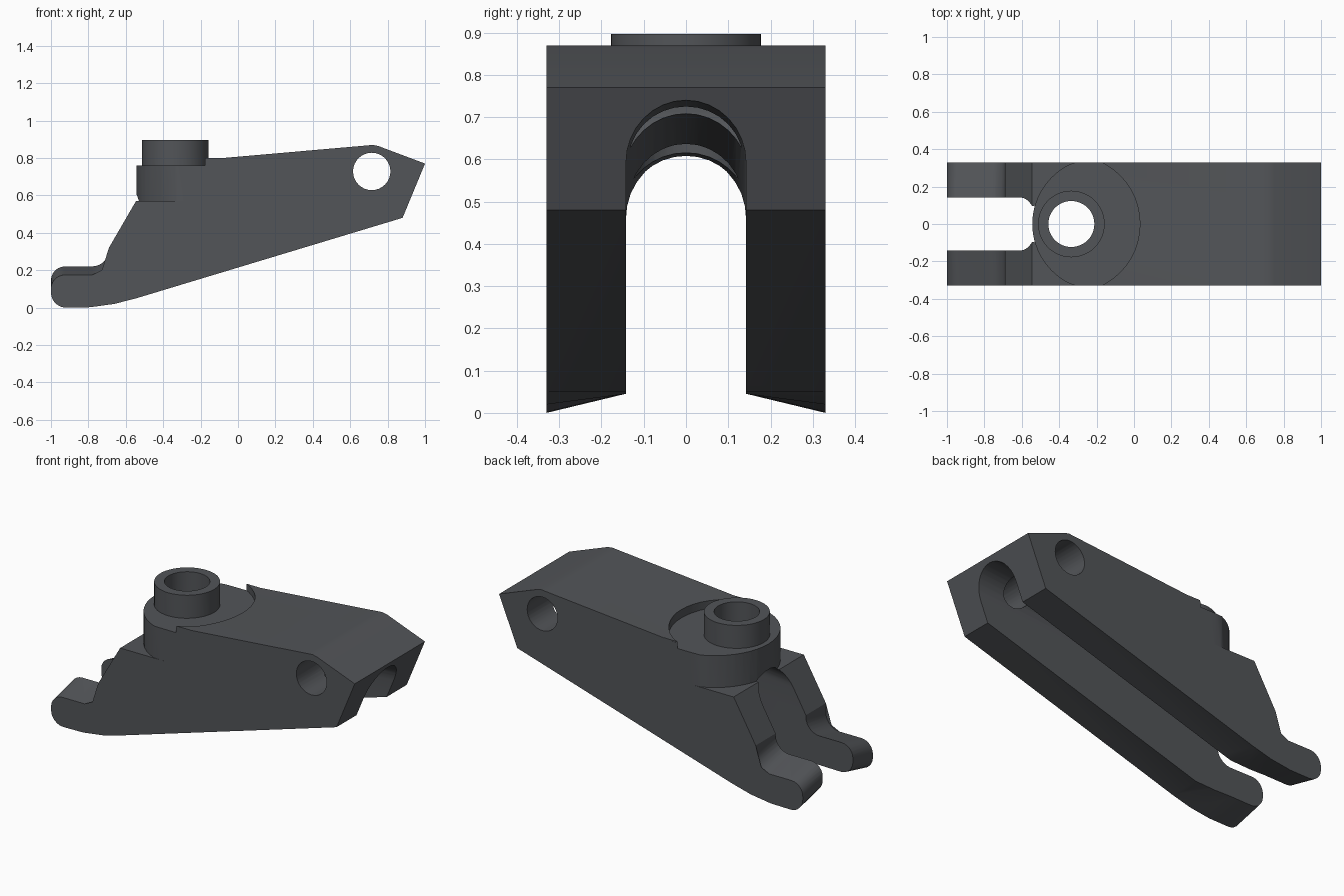
import bpy, bmesh, math

if "Cube" in bpy.data.objects:
    bpy.data.objects.remove(bpy.data.objects["Cube"])

mat = bpy.data.materials.new("dark grey")
mat.diffuse_color = (0.085, 0.09, 0.098, 1)
mat.use_nodes = True
mat.node_tree.nodes["Principled BSDF"].inputs["Base Color"].default_value = mat.diffuse_color


def loft(name, sections):
    """Closed solid through matching rings of points."""
    bm = bmesh.new()
    rings = [[bm.verts.new(p) for p in s] for s in sections]
    n = len(rings[0])
    for a, b in zip(rings, rings[1:]):
        for i in range(n):
            j = (i + 1) % n
            bm.faces.new((a[i], a[j], b[j], b[i]))
    bm.faces.new(rings[0])
    bm.faces.new(rings[-1])
    bmesh.ops.triangulate(bm, faces=bm.faces[:])
    bmesh.ops.recalc_face_normals(bm, faces=bm.faces[:])
    me = bpy.data.meshes.new(name)
    bm.to_mesh(me)
    bm.free()
    ob = bpy.data.objects.new(name, me)
    bpy.context.collection.objects.link(ob)
    me.materials.append(mat)
    return ob


def arc(cx, cz, r, a0, a1, n):
    steps = [math.radians(a0 + (a1 - a0) * i / n) for i in range(n + 1)]
    return [(cx + r * math.cos(t), cz + r * math.sin(t)) for t in steps]


def post(name, x, r, z0, z1, ymax=9, n=48):
    """Upright cylinder, its sides trimmed at ymax."""
    ring = [(px, max(-ymax, min(ymax, py))) for px, py in arc(x, 0, r, 0, 360, n)[:-1]]
    ring = [p for i, p in enumerate(ring) if p != ring[i - 1]]
    return loft(name, [[(a, b, z) for a, b in ring] for z in (z0, z1)])


def combine(target, tool, op):
    m = target.modifiers.new(op, 'BOOLEAN')
    m.operation, m.object, m.solver = op, tool, 'EXACT'
    bpy.context.view_layer.objects.active = target
    bpy.ops.object.modifier_apply(modifier=m.name)
    bpy.data.objects.remove(tool)


# Side profile as (x, z, inner lift): the toes rise towards the slot
L = 0.047
prof = [(-0.54, 0.051, 0), (-0.66, 0.02, 0.026), (-0.79, 0.002, L)]
prof += [(x, z, L) for x, z in arc(-0.92, 0.08, 0.08, 270, 180, 6)]
prof += [(x, z, L) for x, z in arc(-0.925, 0.1, 0.075, 180, 90, 6)]
prof += [(x, z, L) for x, z in arc(-0.78, 0.265, 0.09, 270, 360, 7)]
prof += [(x, z, 0) for x, z in [
    (-0.69, 0.32), (-0.545, 0.57), (-0.25, 0.57), (-0.25, 0.785),
    (0.69, 0.867), (0.72, 0.87), (0.75, 0.864), (1.0, 0.77), (0.88, 0.48)]]
body = loft("lever_body", [
    [(x, y, z + (lift if abs(y) < 0.2 else 0)) for x, z, lift in prof]
    for y in (-0.33, -0.135, 0.135, 0.33)])

# Rounded shoulder, flat round recess and stud
combine(body, post("shoulder", -0.19, 0.354, 0.5, 0.80, 0.3295), 'UNION')
combine(body, post("recess_cutter", -0.335, 0.367, 0.76, 1.2), 'DIFFERENCE')
combine(body, post("stud", -0.335, 0.178, 0.7, 0.897), 'UNION')
combine(body, post("bore_cutter", -0.335, 0.123, 0.5, 1.2), 'DIFFERENCE')

# Arched slot, its roof parallel to the sloping top
R = 0.142
arch = [(R, -1.0)] + arc(0, 0.655 - R, R, 0, 180, 16) + [(-R, -1.0)]
slot = loft("slot_cutter", [[(x, y, z + 0.086 * x) for y, z in arch] for x in (-1.3, 1.3)])
combine(body, slot, 'DIFFERENCE')

# Cross pin hole
ring = arc(0.715, 0.728, 0.1, 0, 360, 32)[:-1]
hole = loft("hole_cutter", [[(x, y, z) for x, z in ring] for y in (-0.5, 0.5)])
combine(body, hole, 'DIFFERENCE')

bpy.ops.object.select_all(action='DESELECT')
body.select_set(True)
bpy.context.view_layer.objects.active = body
bpy.ops.object.shade_smooth_by_angle(angle=math.radians(25))
